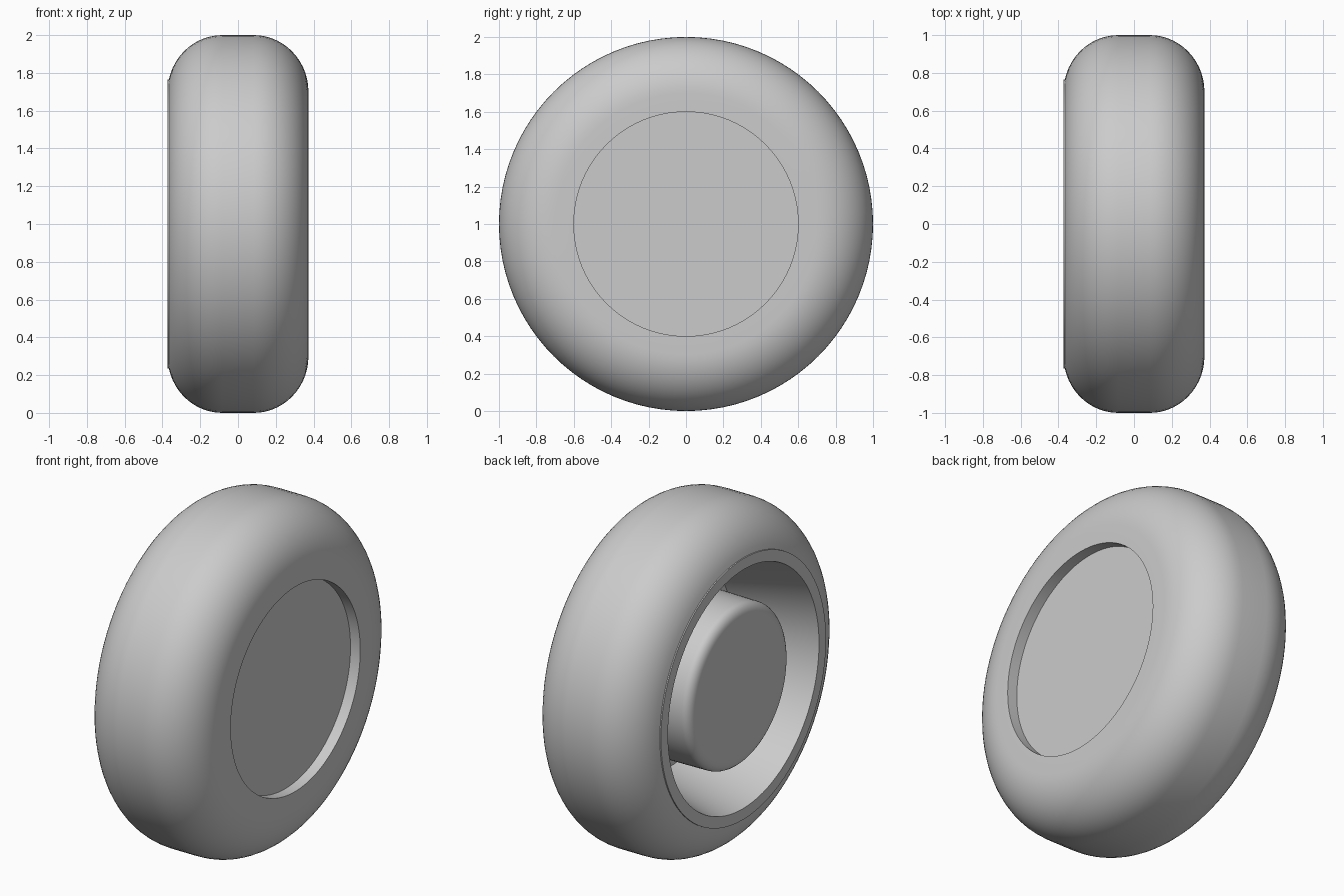
import bpy
import bmesh
import math

cube = bpy.data.objects.get("Cube")
if cube:
    bpy.data.objects.remove(cube, do_unlink=True)

SEGMENTS = 96

grey = bpy.data.materials.new("light_grey")
grey.use_nodes = True
colour = (0.6, 0.6, 0.6, 1)
grey.diffuse_color = colour
grey.node_tree.nodes["Principled BSDF"].inputs["Base Color"].default_value = colour


def arc(cx, cr, rx, rr, start, end, steps):
    """Points (x, radius) on an elliptic arc; angle 0 is the outer top."""
    pts = []
    for i in range(steps + 1):
        a = math.radians(start + (end - start) * i / steps)
        pts.append((cx + rx * math.sin(a), cr + rr * math.cos(a)))
    return pts


def lathe(name, profile):
    """Turn an (x, radius) profile, listed from +x to -x, around the axle."""
    bm = bmesh.new()
    rings = []
    for s in range(SEGMENTS):
        a = 2 * math.pi * s / SEGMENTS
        rings.append([bm.verts.new((x, r * math.cos(a), r * math.sin(a)))
                      for x, r in profile])
    for s in range(SEGMENTS):
        this, following = rings[s], rings[(s + 1) % SEGMENTS]
        for i in range(len(profile) - 1):
            bm.faces.new((this[i], this[i + 1], following[i + 1], following[i]))
    bmesh.ops.remove_doubles(bm, verts=bm.verts, dist=0.00001)
    mesh = bpy.data.meshes.new(name)
    bm.to_mesh(mesh)
    bm.free()
    mesh.materials.append(grey)
    obj = bpy.data.objects.new(name, mesh)
    obj.location.z = 1
    bpy.context.collection.objects.link(obj)
    bpy.ops.object.select_all(action="DESELECT")
    obj.select_set(True)
    bpy.context.view_layer.objects.active = obj
    bpy.ops.object.shade_smooth_by_angle(angle=math.radians(30))
    return obj


# Tyre with rounded shoulders and a flat tread band
tread = 0.083
lathe("tyre", [(0.373, 0.6)]
      + arc(tread, 0.7, 0.29, 0.3, 90, 0, 14)
      + arc(-tread, 0.7, 0.29, 0.3, 0, -78, 12))

# Shallow round recess on the +x side
lathe("side_recess", [(0.31, 0), (0.31, 0.6), (0.373, 0.6)])

# Flat rim lip and deep tapered bowl on the -x side
lathe("rim_bowl", [(-0.34, 0.765), (-0.373, 0.765), (-0.373, 0.70),
                   (0.1, 0.58), (0.1, 0)])

# Hub standing inside the bowl, with a rounded shoulder
lathe("hub", [(0.1, 0.475)]
      + arc(-0.3, 0.41, 0.05, 0.06, 0, -90, 6)
      + [(-0.35, 0)])
